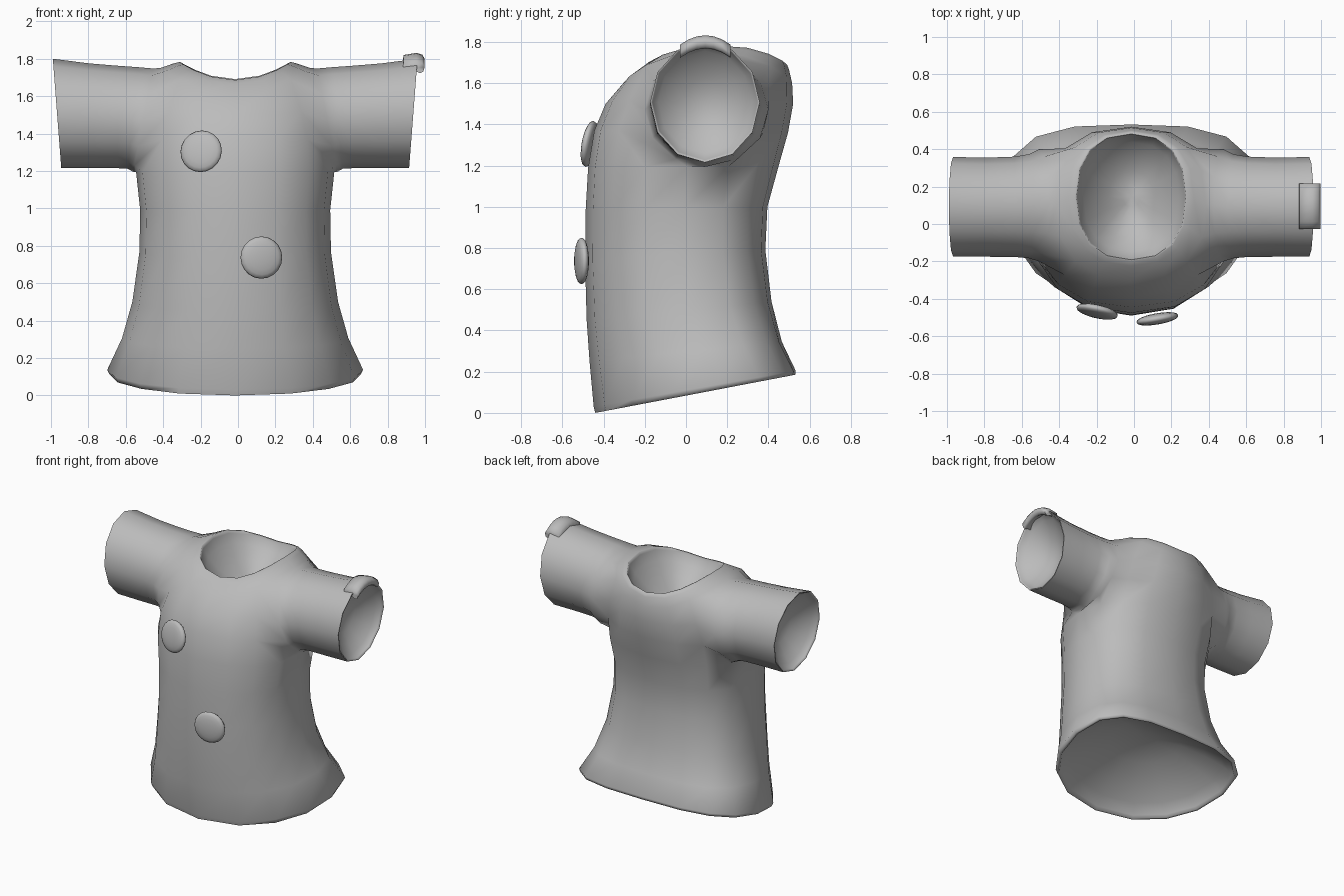
import bpy, bmesh, math
from mathutils import Vector

if "Cube" in bpy.data.objects:
    bpy.data.objects.remove(bpy.data.objects["Cube"])

CX = -0.015          # garment centre line
gray = bpy.data.materials.new("gray cloth")
gray.diffuse_color = (0.5, 0.5, 0.5, 1)
gray.use_nodes = True
gray.node_tree.nodes["Principled BSDF"].inputs["Base Color"].default_value = gray.diffuse_color


def finish(name, bm, angle=60):
    bmesh.ops.recalc_face_normals(bm, faces=bm.faces)
    me = bpy.data.meshes.new(name)
    bm.to_mesh(me)
    bm.free()
    ob = bpy.data.objects.new(name, me)
    bpy.context.collection.objects.link(ob)
    me.materials.append(gray)
    bpy.ops.object.select_all(action='DESELECT')
    ob.select_set(True)
    bpy.context.view_layer.objects.active = ob
    bpy.ops.object.shade_smooth_by_angle(angle=math.radians(angle))
    return ob


def add_rings(bm, rings):
    return [[bm.verts.new(p) for p in r] for r in rings]


def skin(bm, vs, skip=lambda row, col: False):
    """Quads between successive rings of vertices."""
    n = len(vs[0])
    for row, (a, b) in enumerate(zip(vs, vs[1:])):
        for i in range(n):
            j = (i + 1) % n
            if not skip(row, i):
                bm.faces.new((a[i], a[j], b[j], b[i]))


def cap(bm, ring):
    n = len(ring)
    c = bm.verts.new(sum((v.co for v in ring), Vector()) / n)
    for i in range(n):
        bm.faces.new((ring[i], ring[(i + 1) % n], c))


def hollow(ring, inward, depth):
    """Rings of a rounded recess that starts with a thin rim."""
    c = sum(ring, Vector()) / len(ring)
    steps = ((0.975, 0), (0.96, 0.08), (0.85, 0.3), (0.66, 0.58), (0.4, 0.85), (0.15, 0.98))
    return [[c + (p - c) * s + inward * depth * d for p in ring] for s, d in steps]


def body_ring(hw, yf, yb, zf, zb, skew=0, saddle=0, n=16, power=0.85):
    pts = []
    for i in range(n):
        a = 2 * math.pi * i / n
        c, s = (math.copysign(abs(f) ** power, f) for f in (math.cos(a), math.sin(a)))
        t = (s + 1) / 2 + skew * c * c
        pts.append(Vector((CX + hw * c, yf + (yb - yf) * t,
                           zf + (zb - zf) * t + saddle * c * c)))
    return pts


# Torso: half width, front y, back y, front z, back z, backward skew, side lift
body = [body_ring(*r) for r in (
    (0.672, -0.44, 0.53, 0.0, 0.185, 0.11),
    (0.684, -0.448, 0.532, 0.03, 0.205, 0.11),
    (0.605, -0.468, 0.465, 0.25, 0.345, 0.09),
    (0.55, -0.482, 0.415, 0.45, 0.54, 0.06),
    (0.512, -0.49, 0.385, 0.74, 0.79, 0.05),
    (0.508, -0.487, 0.395, 0.98, 1.0, 0.04),
    (0.53, -0.475, 0.45, 1.19, 1.20, 0.02),
    (0.52, -0.445, 0.495, 1.37, 1.36),
    (0.475, -0.39, 0.52, 1.5, 1.5, 0, 0.03),
    (0.40, -0.30, 0.515, 1.605, 1.6, 0, 0.148),
    (0.335, -0.225, 0.50, 1.665, 1.665, 0, 0.108),
    (0.30, -0.20, 0.49, 1.685, 1.69, 0, 0.095))]
up = Vector((0, 0, 1))
bm = bmesh.new()
torso = add_rings(bm, body)
# leave an armhole of three rows by four columns on each side
skin(bm, torso, lambda row, col: 6 <= row <= 8 and col in (14, 15, 0, 1, 6, 7, 8, 9))
for edge, direction, depth in ((0, up, 0.24), (-1, -up, 0.25)):
    recess = add_rings(bm, hollow(body[edge], direction, depth))
    skin(bm, [torso[edge]] + recess)
    cap(bm, recess[-1])

# Sleeves grow out of the armholes
# distance from centre at top and bottom, centre y, half depth, bottom z, top z
SLEEVE = ((0.44, 0.545, 0.10, 0.30, 1.195, 1.748),
          (0.52, 0.575, 0.095, 0.278, 1.212, 1.755),
          (0.62, 0.63, 0.092, 0.268, 1.215, 1.762),
          (0.78, 0.76, 0.09, 0.265, 1.215, 1.775),
          (0.975, 0.93, 0.092, 0.266, 1.215, 1.80))
# armhole border counted from its lowest point: (torso ring, column)
BORDER = ((6, 0), (6, 1), (7, 2), (8, 2), (9, 2), (9, 1), (9, 0),
          (9, -1), (9, -2), (8, -2), (7, -2), (6, -1))
for side in (-1, 1):
    def at(r, c):
        return torso[r][(c if side > 0 else 8 - c) % 16]

    for k in (-1, 1):    # round off the lower armhole corners
        bm.faces.new((at(6, k), at(6, 2 * k), at(7, 2 * k)))
    rings = []
    for xt, xb, cy, ry, zb, zt in SLEEVE:
        ring = []
        for i in range(12):
            a = 2 * math.pi * i / 12 - math.pi / 2
            t = (math.sin(a) + 1) / 2
            ring.append(Vector((CX + side * (xb + (xt - xb) * t),
                                cy + ry * math.cos(a), zb + (zt - zb) * t)))
        rings.append(ring)
    rings += hollow(rings[-1], Vector((-side, 0, 0)), 0.15)
    arm = [[at(r, c) for r, c in BORDER]] + add_rings(bm, rings)
    skin(bm, arm)
    cap(bm, arm[-1])
finish("shirt", bm, 75)


# Flattened round buttons facing outward from the chest
def button(name, loc, normal):
    bm = bmesh.new()
    bmesh.ops.create_uvsphere(bm, u_segments=20, v_segments=10, radius=1)
    rot = Vector(normal).to_track_quat('Z', 'Y')
    for v in bm.verts:
        z = math.copysign(abs(v.co.z) ** 0.85, v.co.z)
        v.co = rot @ Vector((v.co.x * 0.113, v.co.y * 0.113, z * 0.03)) + Vector(loc)
    finish(name, bm, 180)


button("upper_button", (-0.197, -0.468, 1.305), (-0.22, -1, 0.18))
button("lower_button", (0.125, -0.507, 0.737), (0.17, -1, 0.0))

# Folded tab hooked over the right cuff
section = ((0.88, 1.775), (0.885, 1.82), (0.955, 1.832), (0.985, 1.822),
           (0.998, 1.80), (0.99, 1.775), (0.972, 1.768), (0.95, 1.78))
tab_bm = bmesh.new()
tab = add_rings(tab_bm, [[Vector((x, 0.094 + 0.122 * k, z - 0.045 * k * k))
                          for x, z in section] for k in (i / 3 - 1 for i in range(7))])
skin(tab_bm, tab)
cap(tab_bm, tab[0])
cap(tab_bm, tab[-1])
finish("cuff_tab", tab_bm, 75)
